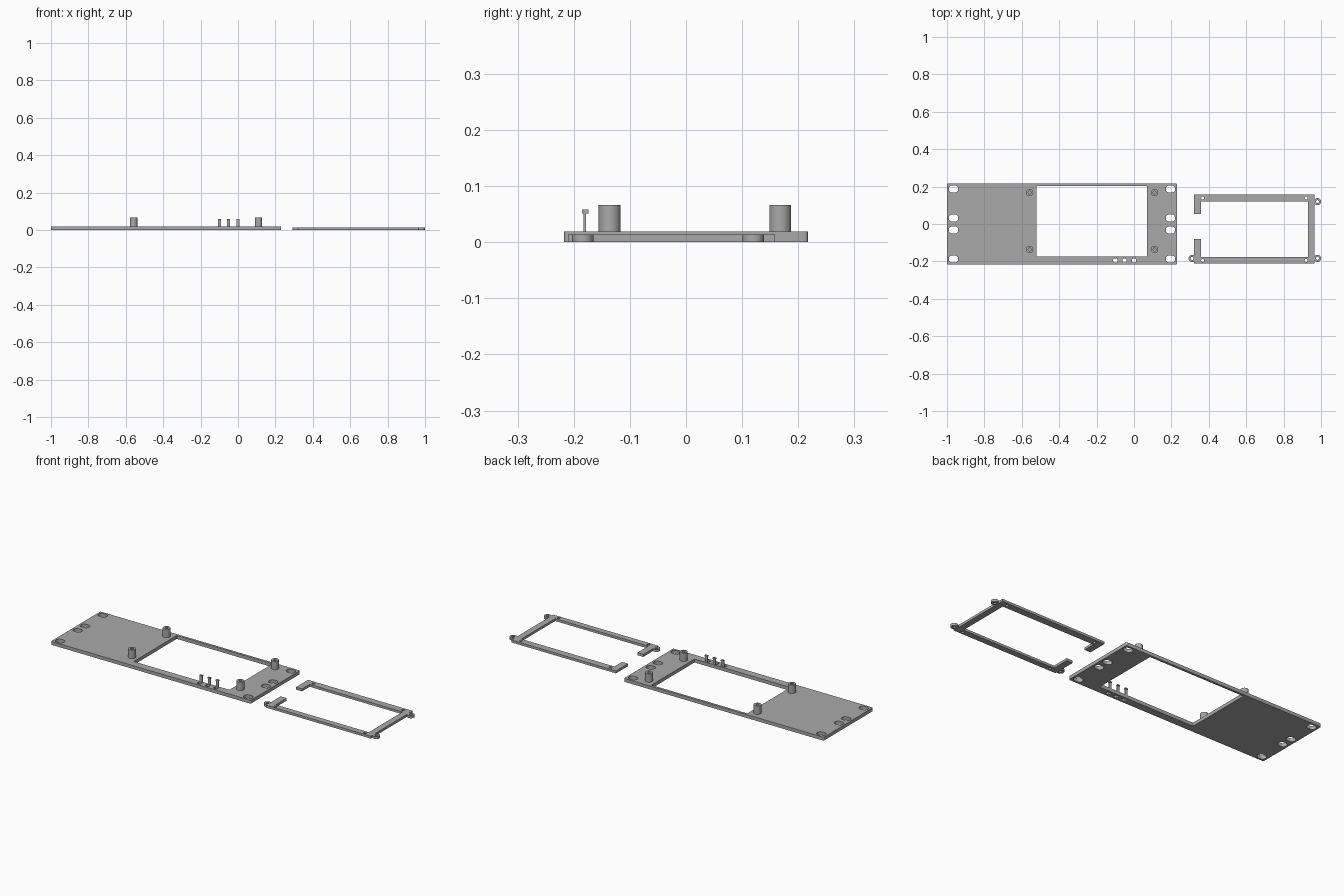
import bpy, bmesh, math

if "Cube" in bpy.data.objects:
    bpy.data.objects.remove(bpy.data.objects["Cube"])

grey = bpy.data.materials.new("plastic_grey")
grey.diffuse_color = (0.40, 0.40, 0.40, 1)
grey.use_nodes = True
grey.node_tree.nodes["Principled BSDF"].inputs["Base Color"].default_value = grey.diffuse_color


def rect(x0, x1, y0, y1, r=0.0):
    """Rectangle outline, with rounded corners when r > 0."""
    if r == 0:
        return [(x0, y0), (x1, y0), (x1, y1), (x0, y1)]
    pts = []
    corners = [(x1 - r, y1 - r), (x0 + r, y1 - r), (x0 + r, y0 + r), (x1 - r, y0 + r)]
    for i, (cx, cy) in enumerate(corners):
        for k in range(7):
            a = math.pi / 2 * (i + k / 6)
            pts.append((cx + r * math.cos(a), cy + r * math.sin(a)))
    return pts


def circle(cx, cy, r, n=24):
    return [(cx + r * math.cos(2 * math.pi * i / n),
             cy + r * math.sin(2 * math.pi * i / n)) for i in range(n)]


def slab(name, outline, holes, z0, z1):
    """Extrude a flat outline with holes between two heights."""
    cu = bpy.data.curves.new(name, 'CURVE')
    cu.dimensions = '2D'
    cu.fill_mode = 'BOTH'
    cu.extrude = (z1 - z0) / 2
    for loop in [outline] + holes:
        sp = cu.splines.new('POLY')
        sp.points.add(len(loop) - 1)
        for p, (x, y) in zip(sp.points, loop):
            p.co = (x, y, 0, 1)
        sp.use_cyclic_u = True
    ob = bpy.data.objects.new(name, cu)
    bpy.context.collection.objects.link(ob)
    bpy.ops.object.select_all(action='DESELECT')
    ob.select_set(True)
    bpy.context.view_layer.objects.active = ob
    bpy.ops.object.convert(target='MESH')
    ob = bpy.context.view_layer.objects.active
    bm = bmesh.new()
    bm.from_mesh(ob.data)
    bmesh.ops.remove_doubles(bm, verts=bm.verts, dist=1e-5)
    bmesh.ops.translate(bm, verts=bm.verts, vec=(0, 0, (z0 + z1) / 2))
    bmesh.ops.recalc_face_normals(bm, faces=bm.faces)
    bm.to_mesh(ob.data)
    bm.free()
    ob.data.materials.clear()
    ob.data.materials.append(grey)
    bpy.ops.object.shade_smooth_by_angle(angle=math.radians(30))
    return ob


# Mounting plate: screen window, screw slots at both ends, clip holes
PLATE = 0.019
CLIPS = (-0.10, -0.05, 0.0)
cuts = [rect(-0.52, 0.07, -0.175, 0.204)]
for x in (-0.965, 0.195):
    for y in (0.187, 0.032, -0.032, -0.187):
        cuts.append(rect(x - 0.025, x + 0.025, y - 0.019, y + 0.019, 0.018))
for x in CLIPS:
    cuts.append(rect(x - 0.011, x + 0.011, -0.205, -0.185, 0.004))
slab("mounting_plate", rect(-1.0, 0.23, -0.217, 0.217, 0.006), cuts, 0, PLATE)

# Hollow standoffs
for x in (-0.558, 0.11):
    for y in (0.168, -0.136):
        slab("standoff", circle(x, y, 0.0195, 32), [circle(x, y, 0.008)], PLATE - 0.001, 0.066)

# Cable clips: thin post with a hooked head
for x in CLIPS:
    slab("clip_post", rect(x - 0.008, x + 0.008, -0.183, -0.178), [], PLATE - 0.001, 0.052)
    slab("clip_hook", rect(x - 0.008, x + 0.008, -0.185, -0.174), [], 0.051, 0.058)

# Open retaining frame, with a gap in its left bar
FRAME = 0.0135
outline = [(0.32, -0.21), (0.965, -0.21), (0.965, 0.159), (0.32, 0.159),
           (0.32, 0.053), (0.357, 0.053), (0.357, 0.12), (0.93, 0.12),
           (0.93, -0.177), (0.357, -0.177), (0.357, -0.081), (0.32, -0.081)]
screws = [circle(x, y, 0.008) for x in (0.367, 0.92) for y in (0.139, -0.195)]
slab("retaining_frame", outline, screws, 0, FRAME)

# Screw ears on three corners of the frame
for x, y in ((0.981, 0.12), (0.981, -0.184), (0.311, -0.184)):
    slab("frame_ear", circle(x, y, 0.019, 32), [circle(x, y, 0.008)], 0, FRAME)
